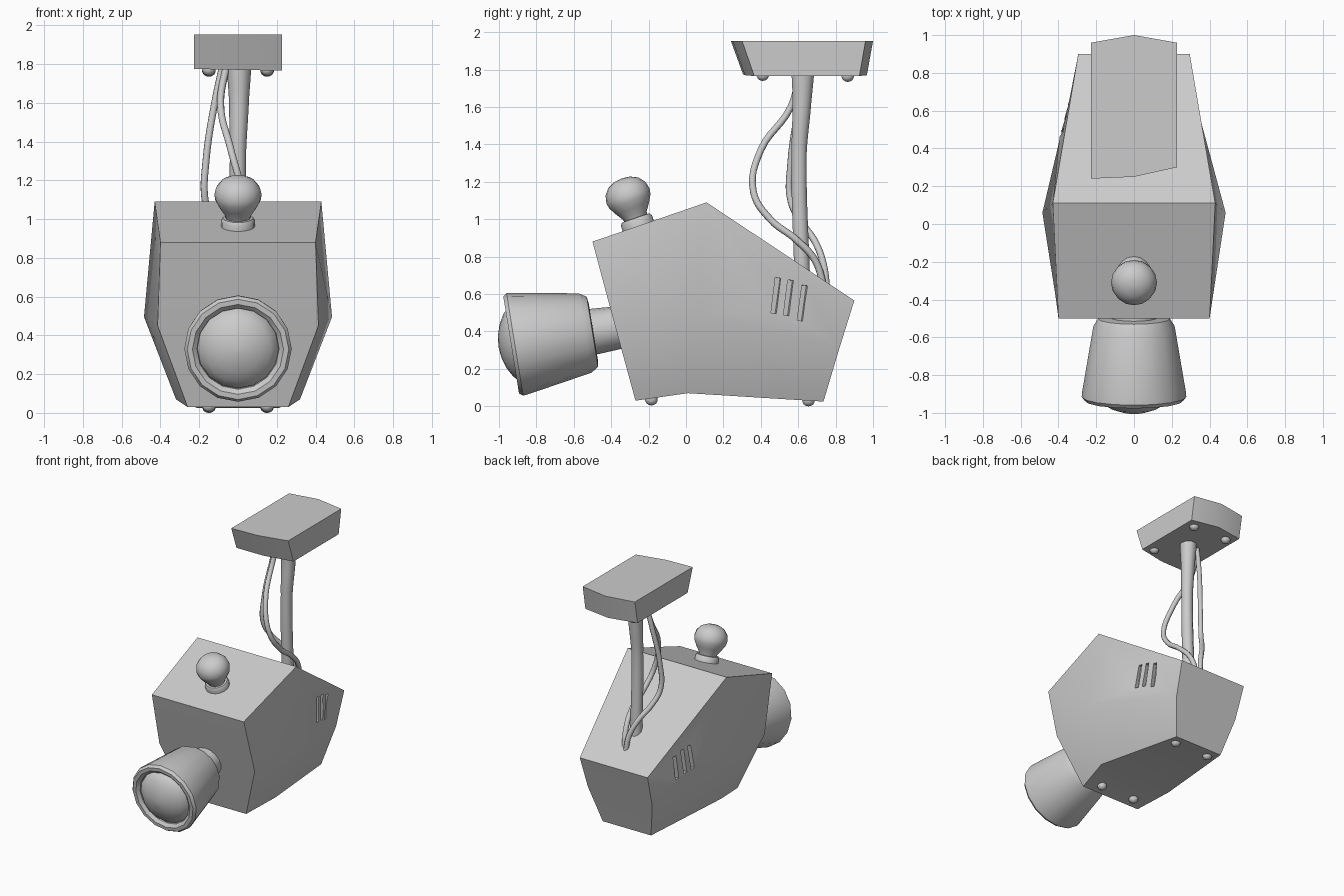
import bpy, math
from mathutils import Vector

if "Cube" in bpy.data.objects:
    bpy.data.objects.remove(bpy.data.objects["Cube"])


def finish(ob, angle=30):
    bpy.ops.object.select_all(action='DESELECT')
    ob.select_set(True)
    bpy.context.view_layer.objects.active = ob
    bpy.ops.object.shade_smooth_by_angle(angle=math.radians(angle))


def mesh(name, verts, faces):
    me = bpy.data.meshes.new(name)
    me.from_pydata(verts, [], faces)
    me.update()
    ob = bpy.data.objects.new(name, me)
    bpy.context.collection.objects.link(ob)
    return ob


def lathe(name, origin, axis, profile, n=16):
    """Spin (radius, height) points about an axis; the end rings are capped."""
    verts = [(r * math.cos(2 * math.pi * i / n), r * math.sin(2 * math.pi * i / n), h)
             for r, h in profile for i in range(n)]
    faces = [(k * n + i, k * n + (i + 1) % n, (k + 1) * n + (i + 1) % n, (k + 1) * n + i)
             for k in range(len(profile) - 1) for i in range(n)]
    faces += [tuple(reversed(range(n))), tuple(range(len(verts) - n, len(verts)))]
    ob = mesh(name, verts, faces)
    ob.location = origin
    ob.rotation_euler = Vector(axis).to_track_quat('Z', 'Y').to_euler()
    finish(ob, 40)
    return ob


def tube(name, points, radii, res=2):
    """Smooth tube through points."""
    cu = bpy.data.curves.new(name, 'CURVE')
    cu.dimensions = '3D'
    cu.bevel_depth = 1
    cu.bevel_resolution = res
    cu.resolution_u = 6
    cu.use_fill_caps = True
    sp = cu.splines.new('BEZIER')
    sp.bezier_points.add(len(points) - 1)
    for bp, p, r in zip(sp.bezier_points, points, radii):
        bp.co, bp.radius = p, r
        bp.handle_left_type = bp.handle_right_type = 'AUTO'
    ob = bpy.data.objects.new(name, cu)
    bpy.context.collection.objects.link(ob)
    bpy.ops.object.select_all(action='DESELECT')
    ob.select_set(True)
    bpy.context.view_layer.objects.active = ob
    bpy.ops.object.convert(target='MESH')
    finish(bpy.context.object, 50)


# Body: rows top / middle / bottom, columns front / centre / back, as (half width, y, z)
grid = [[(0.40, -0.50, 0.88), (0.43, 0.11, 1.09), (0.295, 0.90, 0.565)],
        [(0.415, -0.385, 0.45), (0.485, 0.06, 0.495), (0.28, 0.82, 0.31)],
        [(0.26, -0.27, 0.03), (0.32, 0.01, 0.07), (0.21, 0.735, 0.025)]]
flat = [p for row in grid for p in row]
verts = [(x, y, z) for x, y, z in flat] + [(-x, y, z) for x, y, z in flat]
faces = []
for r in range(2):
    for c in range(2):
        a = r * 3 + c
        q = (a, a + 3, a + 4, a + 1)
        faces += [q, tuple(v + 9 for v in reversed(q))]
for a, b in ((0, 1), (1, 2), (2, 5), (5, 8), (8, 7), (7, 6), (6, 3), (3, 0)):
    faces.append((a, b, b + 9, a + 9))
body = mesh("body", verts, faces)

# Vent slots cut into both sides
for side in (1, -1):
    for y, z in ((0.482, 0.592), (0.548, 0.58), (0.622, 0.552)):
        bpy.ops.mesh.primitive_cube_add(
            size=1, location=(side * (0.35 - 0.23 * (y - 0.55)), y, z),
            rotation=(-math.radians(8), 0, side * math.radians(12)))
        cutter = bpy.context.object
        cutter.name = "vent_cutter"
        cutter.hide_render = True
        cutter.scale = (0.07, 0.03, 0.19)
        mod = body.modifiers.new("vent", 'BOOLEAN')
        mod.operation, mod.solver, mod.object = 'DIFFERENCE', 'EXACT', cutter
        bpy.context.view_layer.objects.active = body
        bpy.ops.object.modifier_apply(modifier=mod.name)
        bpy.data.objects.remove(cutter)
finish(body)

# Lens: neck, flared hood with rounded rim, glass dome (heights run forward)
axis = Vector((0, -0.987, -0.160))
lens = (0, -0.92, 0.33)
lathe("lens_neck", lens, axis, [(0.105, -0.72), (0.125, -0.40)])
lathe("lens_hood", lens, axis,
      [(0.15, -0.43), (0.19, -0.425), (0.215, -0.385), (0.275, -0.03), (0.277, -0.005),
       (0.262, 0.015), (0.235, 0.015), (0.212, -0.005), (0.205, -0.06)])
lathe("lens_glass", lens, axis,
      [(0.212, -0.03), (0.205, -0.005), (0.17, 0.03), (0.12, 0.058), (0.06, 0.077), (0.006, 0.083)])

# Knob on the sloping top
up = (0, -0.325, 0.946)
knob = (0, -0.255, 0.964)
lathe("knob_base", knob, up, [(0.088, -0.02), (0.088, 0.03), (0.078, 0.045), (0.05, 0.047)])
lathe("knob", knob, up,
      [(0.06, 0.03), (0.068, 0.06), (0.095, 0.10), (0.117, 0.14), (0.122, 0.17),
       (0.113, 0.21), (0.085, 0.245), (0.045, 0.264), (0.006, 0.269)])

# Wall mount plate: six-sided outline, narrower below
outline = [(-0.227, 0.24), (0, 0.25), (0.227, 0.30), (0.227, 0.96), (0, 1.0), (-0.227, 0.96)]
low = [(x, y + (0.065 if y < 0.5 else -0.033), 1.77 - 0.02 * x) for x, y in outline]
mount = mesh("mount_plate", low + [(x, y, 1.953) for x, y in outline],
             [(5, 4, 1, 0), (4, 3, 2, 1), (6, 7, 10, 11), (7, 8, 9, 10)]
             + [(i, (i + 1) % 6, (i + 1) % 6 + 6, i + 6) for i in range(6)])
finish(mount)

# Pole
tube("pole", [(0.005, 0.625, 1.79), (0.005, 0.62, 1.62), (0, 0.605, 1.35), (0, 0.622, 0.66)],
     [0.064, 0.052, 0.042, 0.044], 3)

# Cables
tube("front_cable", [(-0.06, 0.61, 1.79), (-0.09, 0.56, 1.60), (-0.04, 0.40, 1.37),
                     (0.02, 0.36, 1.15), (0.05, 0.45, 1.00), (0.06, 0.59, 0.89),
                     (0.04, 0.69, 0.78), (0.02, 0.74, 0.63)], [0.019] * 8)
tube("side_cable", [(-0.08, 0.62, 1.79), (-0.12, 0.60, 1.60), (-0.165, 0.56, 1.30),
                    (-0.17, 0.56, 1.10), (-0.13, 0.62, 0.98), (-0.07, 0.69, 0.88),
                    (-0.02, 0.735, 0.76), (0, 0.755, 0.62)], [0.019] * 8)

# Screw heads under the body and the mount
for x in (-0.15, 0.15):
    for name, y, z in (("body_screw", -0.185, 0.035), ("body_screw", 0.655, 0.03),
                       ("mount_screw", 0.41, 1.77), ("mount_screw", 0.865, 1.765)):
        lathe(name, (x, y, z), (0, 0, -1),
              [(0.033, -0.02), (0.035, 0.005), (0.027, 0.02), (0.014, 0.028), (0.003, 0.03)], 10)
